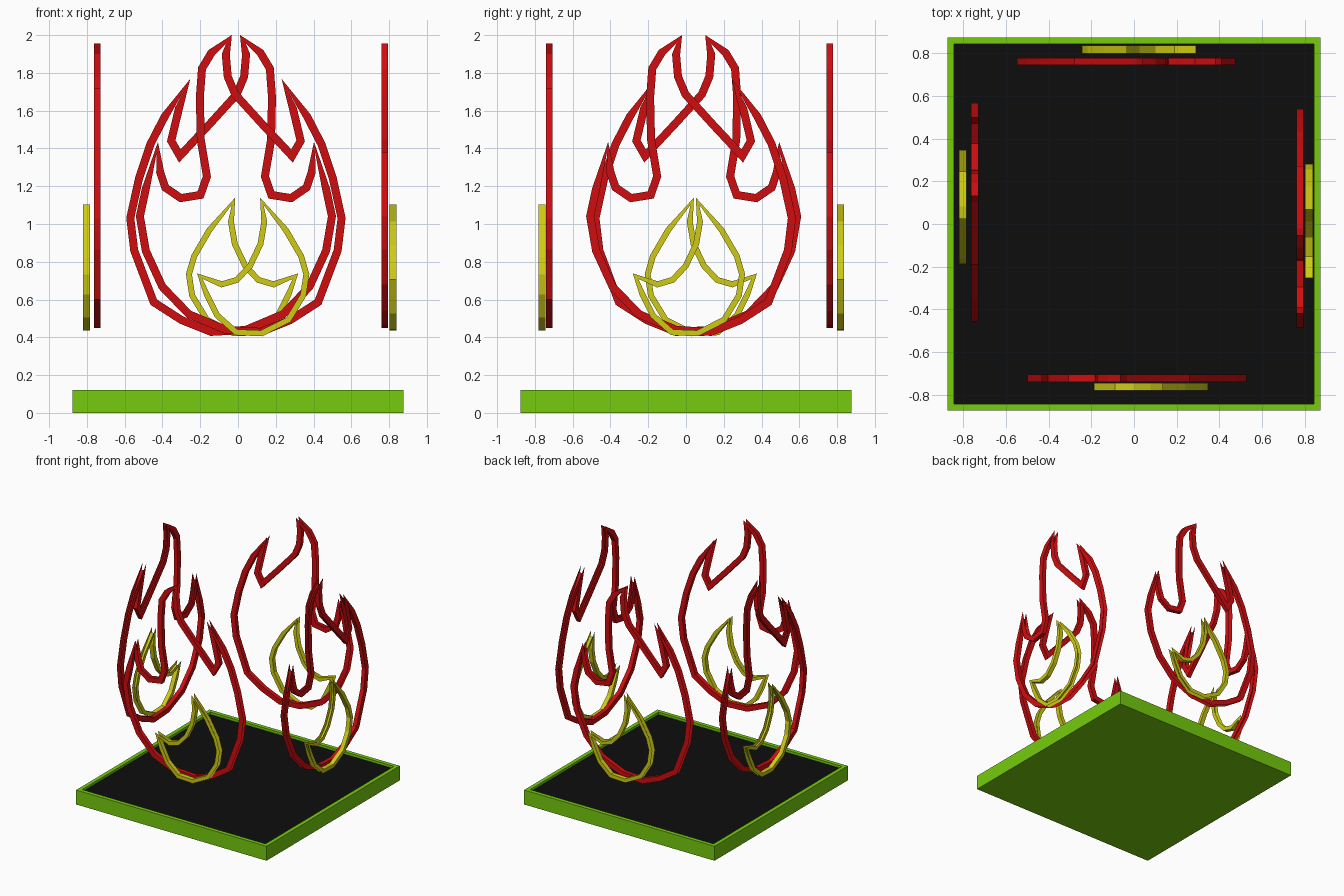
import bpy, bmesh
from mathutils import Vector

cube = bpy.data.objects.get("Cube")
if cube:
    bpy.data.objects.remove(cube, do_unlink=True)


def material(name, rgb):
    m = bpy.data.materials.new(name)
    m.use_nodes = True
    m.diffuse_color = (*rgb, 1)
    m.node_tree.nodes["Principled BSDF"].inputs["Base Color"].default_value = (*rgb, 1)
    return m


RED = material("flame red", (0.63, 0.004, 0.005))
YELLOW = material("flame yellow", (0.62, 0.60, 0.007))
GREEN = material("base green", (0.18, 0.60, 0.004))
BLACK = material("floor black", (0.004, 0.004, 0.004))


def make_object(name, bm, mat):
    me = bpy.data.meshes.new(name)
    bm.to_mesh(me)
    bm.free()
    me.materials.append(mat)
    ob = bpy.data.objects.new(name, me)
    bpy.context.collection.objects.link(ob)
    return ob


# Flame outlines (across, up), counter-clockwise
BIG = [(-.24, 1.72), (-.33, 1.56), (-.405, 1.415), (-.465, 1.235), (-.51, 1.03),
       (-.49, .865), (-.39, .60), (-.25, .51), (-.10, .45), (.075, .46),
       (.265, .54), (.40, .68), (.485, .865), (.515, 1.04), (.485, 1.18),
       (.447, 1.38), (.45, 1.27), (.42, 1.18), (.325, 1.115), (.20, 1.135),
       (.16, 1.25), (.193, 1.447), (.198, 1.67), (.187, 1.817), (.14, 1.895),
       (.08, 1.955), (.103, 1.90), (.092, 1.775), (.05, 1.675), (-.10, 1.51),
       (-.273, 1.325), (-.337, 1.437), (-.294, 1.617)]
SMALL = [(-.062, 1.103), (-.168, .96), (-.248, .823), (-.274, .733), (-.258, .627),
         (-.184, .505), (-.05, .437), (.075, .442), (.17, .526), (.223, .632),
         (.26, .71), (.16, .664), (.07, .69), (-.005, .77), (-.062, .89),
         (-.083, 1.013)]


def offset(points, width):
    """Push a closed outline outwards, with limited mitres at sharp corners."""
    pts = [Vector(p) for p in points]
    out = []
    for i, p in enumerate(pts):
        d1 = (p - pts[i - 1]).normalized()
        d2 = (pts[(i + 1) % len(pts)] - p).normalized()
        n1, n2 = Vector((d1.y, -d1.x)), Vector((d2.y, -d2.x))
        n = (n1 + n2).normalized()
        convex = d1.x * d2.y - d1.y * d2.x > 0
        length = min(1 / max(n.dot(n1), 0.05), 1.3 if convex else 2.2)
        out.append(p + n * width * length)
    return pts, out


def flame(name, points, width, depth, centre, distance, along, outward, mat):
    """Channel-section ribbon: inner wall plus a flat band on both sides."""
    inner, outer = offset(points, width)
    along, outward = Vector(along), Vector(outward)
    # the centre is a world coordinate on the axis the flame runs along
    axis = Vector((abs(along.x), abs(along.y), 0))
    bm = bmesh.new()

    def ring(pts, shift):
        return [bm.verts.new(axis * centre + along * p.x + outward * (distance + shift)
                             + Vector((0, 0, p.y))) for p in pts]

    near_in, far_in = ring(inner, -depth / 2), ring(inner, depth / 2)
    near_out, far_out = ring(outer, -depth / 2), ring(outer, depth / 2)
    n = len(points)
    for i in range(n):
        j = (i + 1) % n
        bm.faces.new((near_in[i], near_in[j], near_out[j], near_out[i]))
        bm.faces.new((far_in[j], far_in[i], far_out[i], far_out[j]))
        bm.faces.new((near_in[j], near_in[i], far_in[i], far_in[j]))
    make_object(name, bm, mat)


# One pair of flames per side, turning round the base:
# side, along, outward, red centre, red distance, yellow centre, yellow distance
SIDES = [("back", (1, 0, 0), (0, 1, 0), -.039, .762, .03, .818),
         ("right", (0, 1, 0), (-1, 0, 0), .052, .746, .087, .802),
         ("front", (-1, 0, 0), (0, -1, 0), .017, .723, .072, .762),
         ("left", (0, -1, 0), (1, 0, 0), .029, .778, .007, .820)]
for side, along, outward, rc, rd, yc, yd in SIDES:
    flame(side + "_large_flame", BIG, .042, .034, rc, rd, along, outward, RED)
    flame(side + "_small_flame", SMALL, .031, .036, yc, yd, along, outward, YELLOW)

# Square tray with a raised rim
HALF, HEIGHT, RIM, RECESS = .875, .12, .046, .02
bm = bmesh.new()
bmesh.ops.create_cube(bm, size=1)
bmesh.ops.scale(bm, vec=(2 * HALF, 2 * HALF, HEIGHT), verts=bm.verts)
bmesh.ops.translate(bm, vec=(0, 0, HEIGHT / 2), verts=bm.verts)
top = [f for f in bm.faces if f.normal.z > .5]
bmesh.ops.inset_region(bm, faces=top, thickness=RIM)
lowered = bmesh.ops.extrude_discrete_faces(bm, faces=top)["faces"] if RECESS == 0 else None
ext = bmesh.ops.extrude_face_region(bm, geom=top)
floor = [g for g in ext["geom"] if isinstance(g, bmesh.types.BMFace)]
bmesh.ops.translate(bm, vec=(0, 0, -RECESS), verts=list({v for f in floor for v in f.verts}))
bmesh.ops.delete(bm, geom=[f for f in top if f.is_valid], context="FACES_ONLY")
bmesh.ops.recalc_face_normals(bm, faces=bm.faces)
for f in floor:
    f.material_index = 1
tray = make_object("base_tray", bm, GREEN)
tray.data.materials.append(BLACK)
